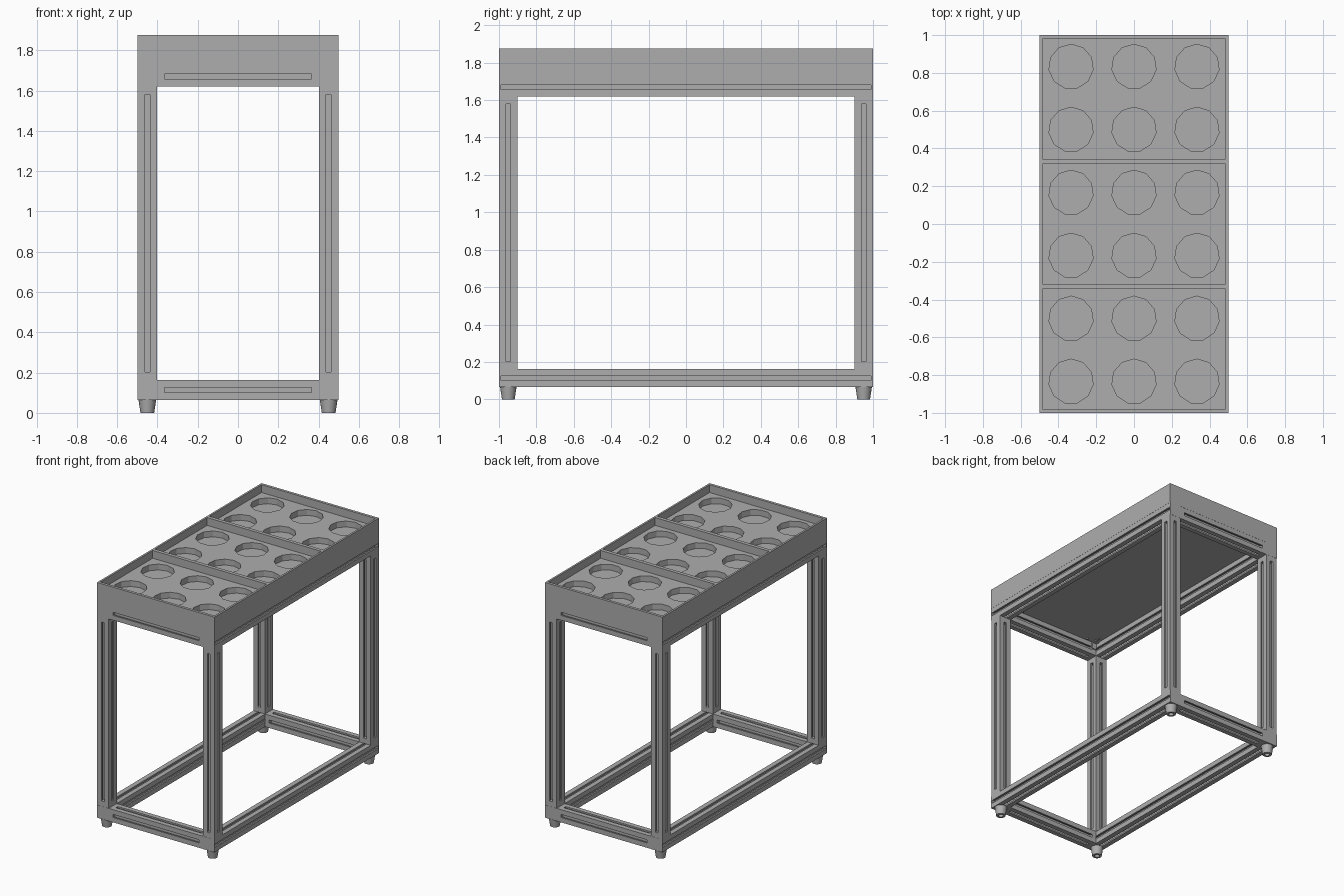
import bpy, bmesh, math
from mathutils import Matrix, Vector

if "Cube" in bpy.data.objects:
    bpy.data.objects.remove(bpy.data.objects["Cube"], do_unlink=True)

grey = bpy.data.materials.new("mid grey metal")
grey.use_nodes = True
grey.diffuse_color = (0.42, 0.42, 0.42, 1)
grey.node_tree.nodes["Principled BSDF"].inputs["Base Color"].default_value = (0.42, 0.42, 0.42, 1)

RAIL = 0.098          # square section of every rail
LOW, HIGH = 0.114, 1.669   # centre heights of the two rail frames
CX, CY = 0.45, 0.95   # rail centre lines
TOP = 1.875


def finish(name, bm):
    bmesh.ops.recalc_face_normals(bm, faces=bm.faces)
    mesh = bpy.data.meshes.new(name)
    bm.to_mesh(mesh)
    bm.free()
    mesh.materials.append(grey)
    obj = bpy.data.objects.new(name, mesh)
    bpy.context.collection.objects.link(obj)
    return obj


def add_box(bm, centre, size):
    m = Matrix.Translation(centre) @ Matrix.Diagonal((*size, 1))
    bmesh.ops.create_cube(bm, size=1, matrix=m)


def slotted_rail(name, centre, axis, length, margin):
    """Square rail with a T-slot along each side and solid ends."""
    h = RAIL / 2
    quarter = [(h, -h), (h, -0.012), (h - 0.012, -0.012), (h - 0.012, -0.02),
               (h - 0.028, -0.02), (h - 0.028, 0.02), (h - 0.012, 0.02),
               (h - 0.012, 0.012), (h, 0.012)]
    bm = bmesh.new()
    half = length / 2 - margin
    ring = []
    for k in range(4):
        turn = Matrix.Rotation(k * math.pi / 2, 3, 'Z')
        ring += [bm.verts.new(turn @ Vector((x, y, -half))) for x, y in quarter]
    face = bm.faces.new(ring)
    new = bmesh.ops.extrude_face_region(bm, geom=[face])["geom"]
    bmesh.ops.translate(bm, verts=[v for v in new if isinstance(v, bmesh.types.BMVert)],
                        vec=(0, 0, 2 * half))
    for s in (-1, 1):
        add_box(bm, (0, 0, s * (half + margin / 2)), (RAIL, RAIL, margin))
    turn = {'X': Matrix.Rotation(math.pi / 2, 4, 'Y'),
            'Y': Matrix.Rotation(math.pi / 2, 4, 'X'), 'Z': Matrix()}[axis]
    bm.transform(Matrix.Translation(centre) @ turn)
    return finish(name, bm)


# Lower and upper rail frames
for level, z in (("lower", LOW), ("upper", HIGH)):
    for side, s in (("right", -1), ("left", 1)):
        slotted_rail(f"{level}_{side}_rail", (s * CX, 0, z), 'Y', 2, 0.01)
    for end, s in (("front", -1), ("back", 1)):
        slotted_rail(f"{level}_{end}_rail", (0, s * CY, z), 'X', 0.802, 0.035)

# Posts, feet and the small corner brackets under the tray
post_len = HIGH - LOW - RAIL
for end, sy in (("front", -1), ("back", 1)):
    for side, sx in (("right", -1), ("left", 1)):
        tag = f"{end}_{side}"
        slotted_rail(f"{tag}_post", (sx * CX, sy * CY, (LOW + HIGH) / 2), 'Z', post_len, 0.04)

        bm = bmesh.new()
        bmesh.ops.create_cone(bm, cap_ends=True, segments=20, radius1=0.034,
                              radius2=0.044, depth=0.066)
        bottom = min(bm.faces, key=lambda f: f.calc_center_median().z)
        bmesh.ops.inset_region(bm, faces=[bottom], thickness=0.016)
        bmesh.ops.inset_region(bm, faces=[bottom], thickness=0.001, depth=-0.02)
        bm.transform(Matrix.Translation((sx * CX, sy * CY, 0.033)))
        foot = finish(f"{tag}_foot", bm)
        bpy.ops.object.select_all(action='DESELECT')
        foot.select_set(True)
        bpy.context.view_layer.objects.active = foot
        bpy.ops.object.shade_smooth_by_angle(angle=math.radians(40))

        bm = bmesh.new()
        add_box(bm, (sx * 0.38, sy * 0.897, 1.69), (0.04, 0.008, 0.05))
        add_box(bm, (sx * 0.38, sy * 0.88, 1.715), (0.04, 0.04, 0.008))
        for x, y in ((0.36, 0.82), (0.3, 0.88)):
            bmesh.ops.create_cone(bm, cap_ends=True, segments=10, radius1=0.008, radius2=0.008,
                                  depth=0.012, matrix=Matrix.Translation((sx * x, sy * y, 1.714)))
        finish(f"{tag}_bracket", bm)

# Tray: solid block with three shallow bays and round pockets cut into it
bm = bmesh.new()
base = HIGH + RAIL / 2
add_box(bm, (0, 0, (base + TOP) / 2), (1, 2, TOP - base))
tray = finish("tray", bm)

FLOOR = TOP - 0.06
bm = bmesh.new()
for k in (-1, 0, 1):
    add_box(bm, (0, k * 0.662, FLOOR + 0.1), (0.97, 0.634, 0.2))
bays = finish("bay_cutter", bm)

bm = bmesh.new()
for i in (-1, 0, 1):
    for j in range(6):
        place = Matrix.Translation((i / 3, (j - 2.5) / 3, FLOOR))
        bmesh.ops.create_cone(bm, cap_ends=True, segments=11, radius1=0.118, radius2=0.118,
                              depth=0.09, matrix=place)
pockets = finish("pocket_cutter", bm)

bpy.ops.object.select_all(action='DESELECT')
bpy.context.view_layer.objects.active = tray
tray.select_set(True)
for cutter in (bays, pockets):
    cutter.hide_render = True
    mod = tray.modifiers.new(cutter.name, 'BOOLEAN')
    mod.operation, mod.solver, mod.object = 'DIFFERENCE', 'EXACT', cutter
    bpy.ops.object.modifier_apply(modifier=mod.name)
    bpy.data.objects.remove(cutter, do_unlink=True)
